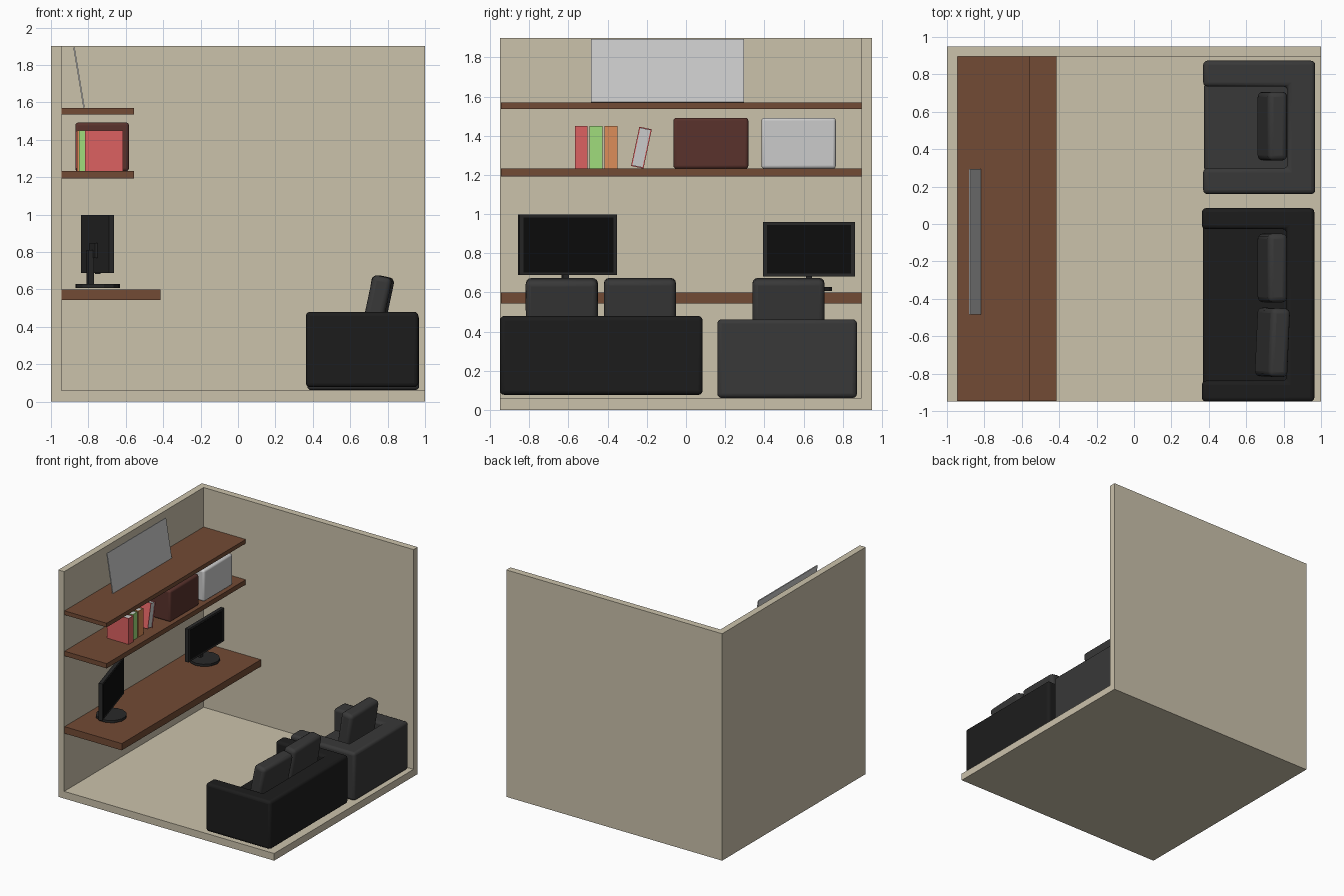
import bpy, bmesh, math
from mathutils import Vector

if "Cube" in bpy.data.objects:
    bpy.data.objects.remove(bpy.data.objects["Cube"])


def material(name, r, g, b):
    m = bpy.data.materials.new(name)
    m.diffuse_color = (r, g, b, 1)
    m.use_nodes = True
    m.node_tree.nodes["Principled BSDF"].inputs["Base Color"].default_value = m.diffuse_color
    return m


WALL = material("plaster", 0.60, 0.54, 0.41)
WOOD = material("wood", 0.17, 0.07, 0.035)
BLACK = material("black_leather", 0.012, 0.012, 0.012)
CHARCOAL = material("charcoal_fabric", 0.04, 0.04, 0.04)
PLASTIC = material("dark_plastic", 0.022, 0.022, 0.022)
SCREEN = material("screen_glass", 0.004, 0.004, 0.004)
MAROON = material("maroon", 0.10, 0.032, 0.025)
RED = material("red_cover", 0.72, 0.12, 0.12)
GREEN = material("green_cover", 0.35, 0.72, 0.2)
ORANGE = material("orange_cover", 0.72, 0.27, 0.1)


def prism(name, outline, z0, z1, mat=None, bevel=0, segments=3):
    """Extrude an xy outline from z0 to z1, centred on its own bounds."""
    xs, ys = [p[0] for p in outline], [p[1] for p in outline]
    c = Vector(((min(xs) + max(xs)) / 2, (min(ys) + max(ys)) / 2, (z0 + z1) / 2))
    bm = bmesh.new()
    face = bm.faces.new([bm.verts.new(Vector((x, y, z0)) - c) for x, y in outline])
    top = bmesh.ops.extrude_face_region(bm, geom=[face])["geom"]
    bmesh.ops.translate(bm, vec=(0, 0, z1 - z0),
                        verts=[v for v in top if isinstance(v, bmesh.types.BMVert)])
    bmesh.ops.recalc_face_normals(bm, faces=bm.faces)
    me = bpy.data.meshes.new(name)
    bm.to_mesh(me)
    bm.free()
    ob = bpy.data.objects.new(name, me)
    bpy.context.collection.objects.link(ob)
    ob.location = c
    if mat:
        me.materials.append(mat)
    if bevel:
        mod = ob.modifiers.new("Bevel", "BEVEL")
        mod.width, mod.segments = bevel, segments
        bpy.context.view_layer.objects.active = ob
        bpy.ops.object.select_all(action="DESELECT")
        ob.select_set(True)
        bpy.ops.object.shade_smooth_by_angle(angle=math.radians(35))
    return ob


def box(name, x, y, z, mat=None, bevel=0):
    return prism(name, [(x[0], y[0]), (x[1], y[0]), (x[1], y[1]), (x[0], y[1])],
                 z[0], z[1], mat, bevel)


def group(name, location, parts):
    """Parent parts to an empty placed at location."""
    root = bpy.data.objects.new(name, None)
    bpy.context.collection.objects.link(root)
    for p in parts:
        p.parent = root
    root.location = location
    return root


# Room shell: floor and L-shaped walls
box("floor", (-1, 1), (-0.95, 0.95), (0, 0.06), WALL)
prism("walls", [(-1, -0.95), (-0.945, -0.95), (-0.945, 0.895), (1, 0.895),
                (1, 0.95), (-1, 0.95)], 0.06, 1.9, WALL)

# Desk and shelves
for name, front, z0, z1 in (("desk", -0.415, 0.543, 0.6),
                            ("lower_shelf", -0.555, 1.192, 1.232),
                            ("upper_shelf", -0.555, 1.536, 1.57)):
    box(name, (-0.945, front), (-0.945, 0.895), (z0, z1), WOOD)

# Leaning picture panel
panel = box("leaning_panel", (-0.854, -0.846), (-0.485, 0.295), (1.569, 1.896))
panel.rotation_euler.y = math.radians(-9.5)

# Storage boxes
box("maroon_box", (-0.87, -0.583), (-0.064, 0.318), (1.232, 1.492), MAROON, 0.015)
box("grey_box", (-0.87, -0.583), (0.385, 0.765), (1.232, 1.492), None, 0.015)


# Books: wrap-around cover with recessed pages, spine towards the room
def book(name, y, x, h, mat, lean=0, turned=False):
    w, d, t = 0.065, x[1] - x[0], 0.006
    a, b, q = d / 2, w / 2, w / 2 - t
    cover = prism(name + "_cover", [(-a, -b), (a, -b), (a, b), (-a, b),
                                    (-a, q), (a - t, q), (a - t, -q), (-a, -q)],
                  0, h, mat)
    pages = box(name + "_pages", (-a + 0.004, a - t), (-q, q), (0.004, h - 0.004))
    root = group(name, ((x[0] + x[1]) / 2, y, 1.232), [cover, pages])
    root.rotation_euler = (lean, 0, math.pi if turned else 0)


book("red_book", -0.535, (-0.818, -0.615), 0.217, RED)
book("green_book", -0.46, (-0.85, -0.63), 0.217, GREEN)
book("orange_book", -0.383, (-0.86, -0.63), 0.217, ORANGE)
book("leaning_book", -0.249, (-0.865, -0.64), 0.205, RED, math.radians(-13), True)
bpy.data.objects["leaning_book"].rotation_euler.x = math.radians(12)
bpy.data.objects["leaning_book"].location.z += 0.007


# Monitors: bezel, glass, neck and round foot
def monitor(name, y, width, z0, z1, turn):
    w = width / 2
    head = [box(name + "_bezel", (-0.015, 0.015), (-w, w), (z0, z1), PLASTIC),
            box(name + "_screen", (0.01, 0.017), (-w + 0.02, w - 0.02),
                (z0 + 0.015, z1 - 0.015), SCREEN)]
    stand = [box(name + "_neck", (-0.057, -0.025), (-0.016, 0.016), (0.62, 0.81), PLASTIC),
             box(name + "_bracket", (-0.03, -0.01), (-0.05, 0.05),
                 (z0 + 0.08, z0 + 0.16), PLASTIC)]
    ring = [(0.118 * math.cos(i * math.tau / 12), 0.118 * math.sin(i * math.tau / 12))
            for i in range(12)]
    stand.append(prism(name + "_foot", ring, 0.608, 0.628, PLASTIC))
    root = group(name, (-0.75, y, 0), head + stand)
    root.rotation_euler.z = turn


monitor("left_monitor", -0.605, 0.52, 0.688, 0.998, math.radians(16.5))
monitor("right_monitor", 0.628, 0.47, 0.682, 0.96, 0)


# Sofas: U-shaped arms and back around a seat block
def sofa(name, x, y, z, arm, mat):
    xb, y0, y1 = x[1] - 0.148, y[0] + arm, y[1] - arm
    prism(name + "_frame", [(x[0], y[0]), (x[1], y[0]), (x[1], y[1]), (x[0], y[1]),
                            (x[0], y1), (xb, y1), (xb, y0), (x[0], y0)],
          z[0], z[1], mat, 0.022)
    box(name + "_seat", (x[0] + 0.005, xb + 0.02), (y0 - 0.02, y1 + 0.02),
        (z[0] + 0.003, 0.285), mat, 0.02)


sofa("black_sofa", (0.363, 0.964), (-0.95, 0.085), (0.077, 0.48), 0.112, BLACK)
sofa("grey_chair", (0.37, 0.969), (0.16, 0.873), (0.061, 0.463), 0.138, CHARCOAL)

# Back cushions, leaning against the sofa backs
for name, x, y, tilt, twist in (("black_sofa_cushion_1", 0.74, -0.633, 12, -2.5),
                                ("black_sofa_cushion_2", 0.74, -0.235, 9, 0),
                                ("grey_chair_cushion", 0.74, 0.523, 9, 0)):
    c = box(name, (x - 0.053, x + 0.053), (y - 0.184, y + 0.184), (0.283, 0.673),
            CHARCOAL, 0.028)
    c.rotation_euler = (0, math.radians(tilt), math.radians(twist))
